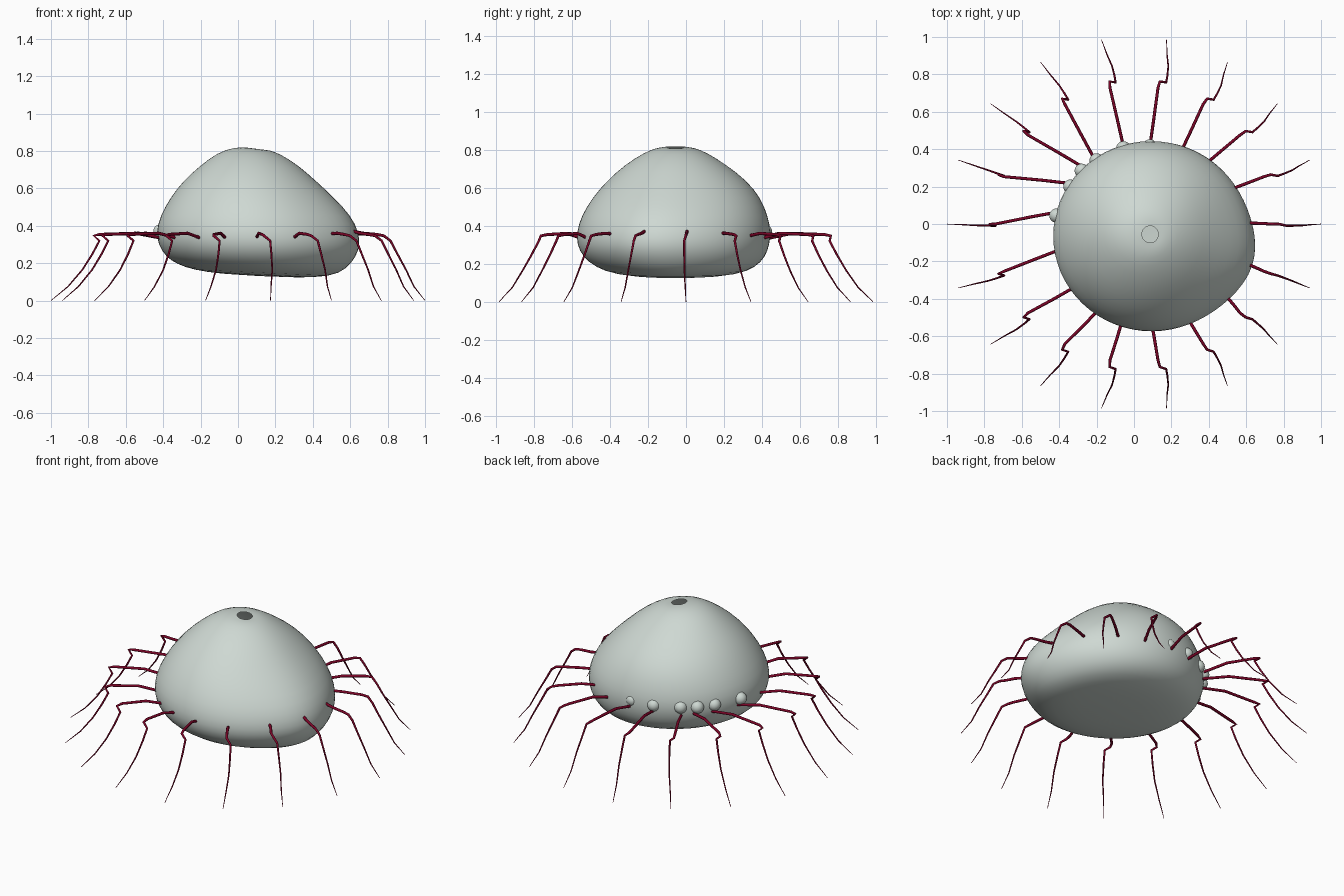
import bpy, bmesh, math
from mathutils import Vector

default_cube = bpy.data.objects.get("Cube")
if default_cube:
    bpy.data.objects.remove(default_cube)


def make_material(name, color):
    mat = bpy.data.materials.new(name)
    mat.use_nodes = True
    mat.diffuse_color = color
    mat.node_tree.nodes["Principled BSDF"].inputs["Base Color"].default_value = color
    return mat


grey = make_material("pale_grey_green", (0.62, 0.69, 0.65, 1))
maroon = make_material("dark_crimson", (0.2, 0.001, 0.02, 1))


def link_object(name, data, mat):
    obj = bpy.data.objects.new(name, data)
    bpy.context.collection.objects.link(obj)
    data.materials.append(mat)
    return obj


# Body: stacked lopsided rings, open at the small hole on top
# Each ring: height, tilt, left and right limits, front and back limits
RINGS = [
    (.813, .13, .042, .13, -.1, -.01),
    (.812, .08, -.02, .17, -.15, .04),
    (.787, .03, -.11, .23, -.22, .11),
    (.72, 0, -.205, .325, -.325, .215),
    (.64, 0, -.295, .41, -.415, .32),
    (.55, 0, -.365, .5, -.495, .395),
    (.45, 0, -.42, .585, -.555, .435),
    (.37, 0, -.44, .62, -.578, .45),
    (.3, 0, -.43, .63, -.578, .443),
    (.235, 0, -.39, .61, -.545, .42),
    (.182, .03, -.33, .56, -.48, .37),
    (.146, .05, -.24, .48, -.38, .28),
    (.131, .05, -.08, .3, -.2, .1),
]
SIDES = 32


def ring_point(ring, angle):
    z, tilt, x0, x1, y0, y1 = ring
    cx, cy = (x0 + x1) / 2, (y0 + y1) / 2
    turn = (angle + .28 + math.pi) % math.tau - math.pi
    bulge = 1 + .07 * math.exp(-(turn / .42) ** 2) * min(1, (.82 - z) * 3)
    dx = (x1 - x0) / 2 * bulge * math.cos(angle)
    dy = (y1 - y0) / 2 * bulge * math.sin(angle)
    return Vector((cx + dx, cy + dy, z - tilt * dx))


def build_body():
    bm = bmesh.new()
    loops = []
    for ring in RINGS:
        loops.append([bm.verts.new(ring_point(ring, math.tau * i / SIDES))
                      for i in range(SIDES)])
    for upper, lower in zip(loops, loops[1:]):
        for i in range(SIDES):
            j = (i + 1) % SIDES
            bm.faces.new((upper[i], lower[i], lower[j], upper[j]))
    bm.faces.new(list(reversed(loops[-1])))
    for face in bm.faces:
        face.smooth = True
    mesh = bpy.data.meshes.new("body")
    bm.to_mesh(mesh)
    bm.free()
    body = link_object("body", mesh, grey)
    body.modifiers.new("smooth_surface", "SUBSURF").levels = 1


build_body()

# Row of round nodules along one side of the rim
NODULES = [(-.415, .045), (-.34, .2), (-.28, .285),
           (-.2, .34), (-.057, .405), (.085, .415)]
for x, y in NODULES:
    bm = bmesh.new()
    bmesh.ops.create_uvsphere(bm, u_segments=20, v_segments=12, radius=.038)
    for face in bm.faces:
        face.smooth = True
    mesh = bpy.data.meshes.new("nodule")
    bm.to_mesh(mesh)
    bm.free()
    nodule = link_object("nodule", mesh, grey)
    nodule.location = (x, y, .37)

# Legs: where each one leaves the body, counter-clockwise from the left side
ROOTS = [(.62, .005), (.53, .19), (.4, .335), (.265, .415), (.09, .45), (-.06, .43),
         (-.24, .4), (-.3, .32), (-.37, .22), (-.43, .06), (-.43, -.15), (-.34, -.35),
         (-.21, -.48), (-.07, -.54), (.1, -.56), (.3, -.525), (.505, -.4), (.62, -.22)]
# Below the root: radius, sideways shift, height, thickness
JOINTS = [(.74, 0, .354, .008), (.775, .004, .347, .0075), (.778, .037, .32, .0065),
          (.815, .037, .25, .0055), (.865, .033, .165, .0045),
          (.925, .016, .075, .0035), (1, 0, 0, .0015)]


def build_leg(index, root):
    angle = math.tau * index / len(ROOTS)
    ray = Vector((math.cos(angle), math.sin(angle), 0))
    knee = ray * .76
    start = Vector((*root, 0))
    inward = (start - knee).normalized()
    rise = .1 * max(0, root[0] - .3)
    points = [(start + inward * .04 + Vector((0, 0, .33 + rise)), .0085),
              (start + Vector((0, 0, .338 + rise)), .0085),
              (start.lerp(knee, .35) + Vector((0, 0, .36)), .0085)]
    for radius, shift, z, thick in JOINTS:
        points.append((ray * radius + Vector((shift, -shift / 4, z)), thick))
    curve = bpy.data.curves.new("leg", "CURVE")
    curve.dimensions = "3D"
    curve.bevel_depth = 1
    curve.bevel_resolution = 2
    curve.use_fill_caps = True
    spline = curve.splines.new("POLY")
    spline.points.add(len(points) - 1)
    for target, (co, thick) in zip(spline.points, points):
        target.co = (*co, 1)
        target.radius = thick
    spline.use_smooth = True
    link_object("leg", curve, maroon)


for index, root in enumerate(ROOTS):
    build_leg(index, root)
